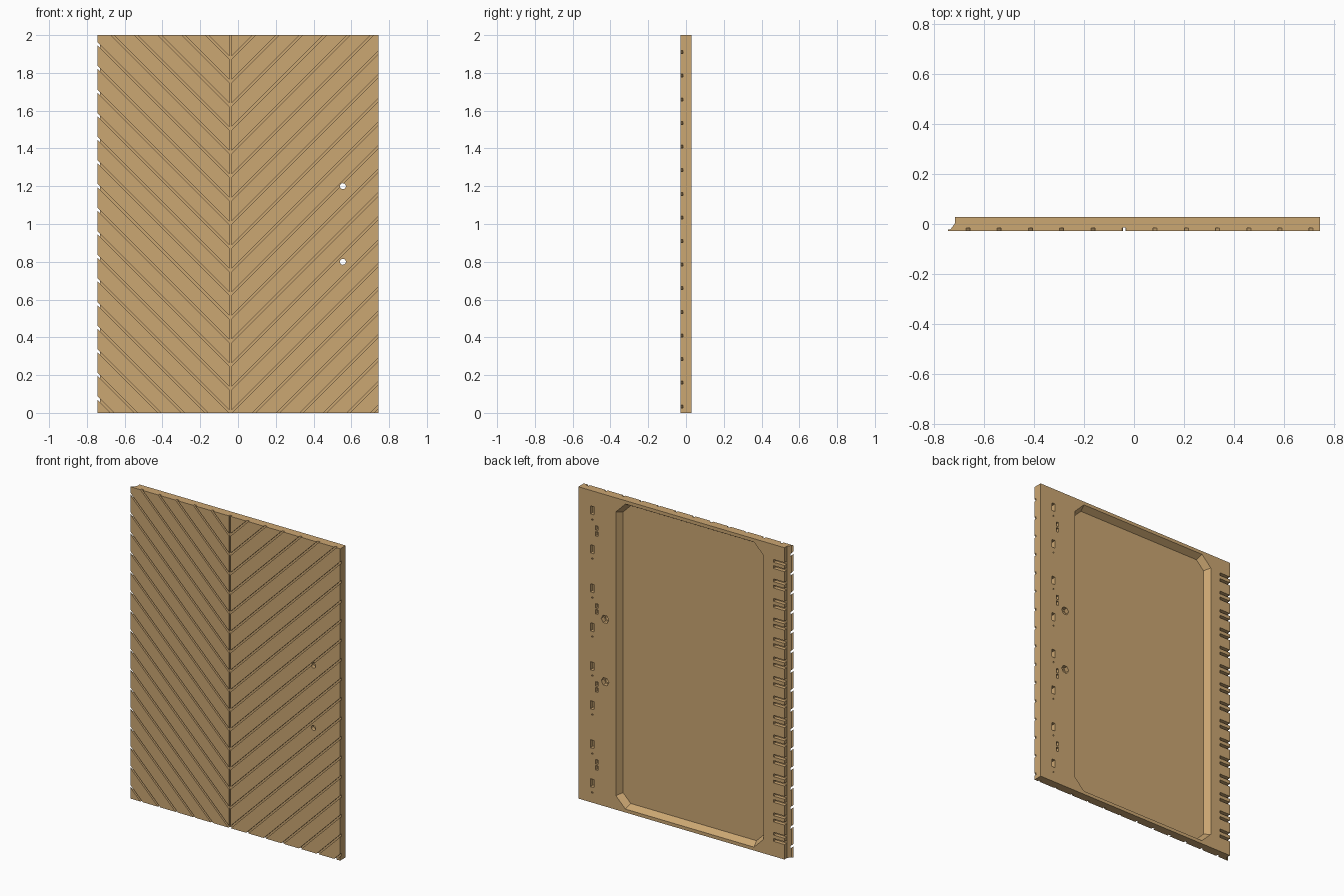
import bpy, bmesh, math

cube = bpy.data.objects.get("Cube")
if cube:
    bpy.data.objects.remove(cube, do_unlink=True)

HALF, BACK, FRONT = 0.745, 0.028, -0.028
SEAM, PITCH, HEIGHT = -0.04, 0.125, 2.0

wood = bpy.data.materials.new("warm tan wood")
wood.use_nodes = True
tan = (0.60, 0.385, 0.17, 1)
wood.diffuse_color = tan
wood.node_tree.nodes["Principled BSDF"].inputs["Base Color"].default_value = tan


def loft(bm, lower, upper):
    """Closed solid between two matching outlines."""
    a = [bm.verts.new(p) for p in lower]
    b = [bm.verts.new(p) for p in upper]
    n = len(a)
    bm.faces.new(a[::-1])
    bm.faces.new(b)
    for i in range(n):
        j = (i + 1) % n
        bm.faces.new((a[i], a[j], b[j], b[i]))


def prism(bm, outline, y0, y1):
    """Outline in x and z, pushed along y."""
    loft(bm, [(x, y0, z) for x, z in outline], [(x, y1, z) for x, z in outline])


def box(bm, x0, x1, y0, y1, z, h):
    prism(bm, [(x0, z - h / 2), (x1, z - h / 2), (x1, z + h / 2), (x0, z + h / 2)], y0, y1)


def circle(x, z, r, n):
    return [(x + r * math.cos(math.tau * i / n), z + r * math.sin(math.tau * i / n))
            for i in range(n)]


def finish(bm, name):
    bmesh.ops.recalc_face_normals(bm, faces=bm.faces[:])
    mesh = bpy.data.meshes.new(name)
    bm.to_mesh(mesh)
    bm.free()
    mesh.materials.append(wood)
    obj = bpy.data.objects.new(name, mesh)
    bpy.context.scene.collection.objects.link(obj)
    return obj


def volume(mesh):
    bm = bmesh.new()
    bm.from_mesh(mesh)
    result = bm.calc_volume()
    bm.free()
    return result


# Panel: plan profile with a thin bevelled lip on one edge
bm = bmesh.new()
plan = [(-HALF, FRONT), (HALF, FRONT), (HALF, BACK), (-0.718, BACK),
        (-0.718, 0.002), (-0.735, -0.021), (-HALF, -0.023)]
loft(bm, [(x, y, 0) for x, y in plan], [(x, y, HEIGHT) for x, y in plan])
panel = finish(bm, "door_panel")


def carve(bm, name):
    """Subtract the cutter, taking the first solver that leaves a sound solid."""
    cutter = finish(bm, name)
    cutter.hide_render = True
    before = volume(panel.data)
    mod = panel.modifiers.new(name, "BOOLEAN")
    mod.operation, mod.object = "DIFFERENCE", cutter
    carved = None
    for solver in ("EXACT", "MANIFOLD", "FLOAT"):
        mod.solver = solver
        bpy.context.view_layer.update()
        graph = bpy.context.evaluated_depsgraph_get()
        mesh = bpy.data.meshes.new_from_object(panel.evaluated_get(graph))
        if 0.3 * before < volume(mesh) < before:
            carved = mesh
            break
    panel.modifiers.remove(mod)
    if carved:
        panel.data = carved
    bpy.data.objects.remove(cutter, do_unlink=True)


# Diagonal plank grooves, mirrored about the seam
half = 0.008
for side in (1, -1):
    bm = bmesh.new()
    for k in range(-6, 17):
        low, high, start, end = 0.003, 0.85, SEAM + side * 0.003, SEAM + side * 0.85
        z = k * PITCH
        prism(bm, [(start, z + low - half), (end, z + high - half),
                   (end, z + high + half), (start, z + low + half)], -0.05, -0.0155)
    carve(bm, "plank_grooves")

# Vertical seam groove, swallowing the inner ends of the diagonals
bm = bmesh.new()
box(bm, SEAM - 0.005, SEAM + 0.005, -0.06, -0.0148, HEIGHT / 2, HEIGHT + 0.1)
carve(bm, "seam_groove")


# Back recess with clipped corners and sloping walls
def clipped(inset, y):
    x0, x1, z0, z1 = -0.57 + inset, 0.478 - inset, 0.022 + inset, 1.978 - inset
    c = 0.068 - inset * 0.58
    pts = [(x0 + c, z0), (x1 - c, z0), (x1, z0 + c), (x1, z1 - c),
           (x1 - c, z1), (x0 + c, z1), (x0, z1 - c), (x0, z0 + c)]
    return [(x, y, z) for x, z in pts]


bm = bmesh.new()
loft(bm, clipped(0.023, -0.012), clipped(-0.006, 0.038))
carve(bm, "back_recess")

# Handle bolt holes with wider sockets on the back
bm = bmesh.new()
for z in (0.8, 1.2):
    prism(bm, circle(0.555, z, 0.016, 16), -0.05, 0.05)
carve(bm, "bolt_holes")
bm = bmesh.new()
for z in (0.8, 1.2):
    prism(bm, circle(0.555, z, 0.027, 6), 0.0, 0.06)
carve(bm, "bolt_sockets")

# Magnet slots, pin holes and split keyways along the handle side
bm = bmesh.new()
for k in range(8):
    z = PITCH + k * 0.25
    box(bm, 0.633, 0.659, 0.0, 0.05, z, 0.052)
    box(bm, 0.642, 0.650, 0.012, 0.05, z - 0.06, 0.008)
for k in range(4):
    for dz in (-0.019, 0.019):
        box(bm, 0.606, 0.622, 0.0, 0.05, 0.25 + k * 0.5 + dz, 0.028)
carve(bm, "magnet_slots")

# Paired hinge notches open to the lipped edge
bm = bmesh.new()
for k in range(1, 16):
    for dz in (-0.02, 0.02):
        box(bm, -0.76, -0.64, 0.004, 0.05, k * PITCH + dz, 0.018)
carve(bm, "hinge_notches")
